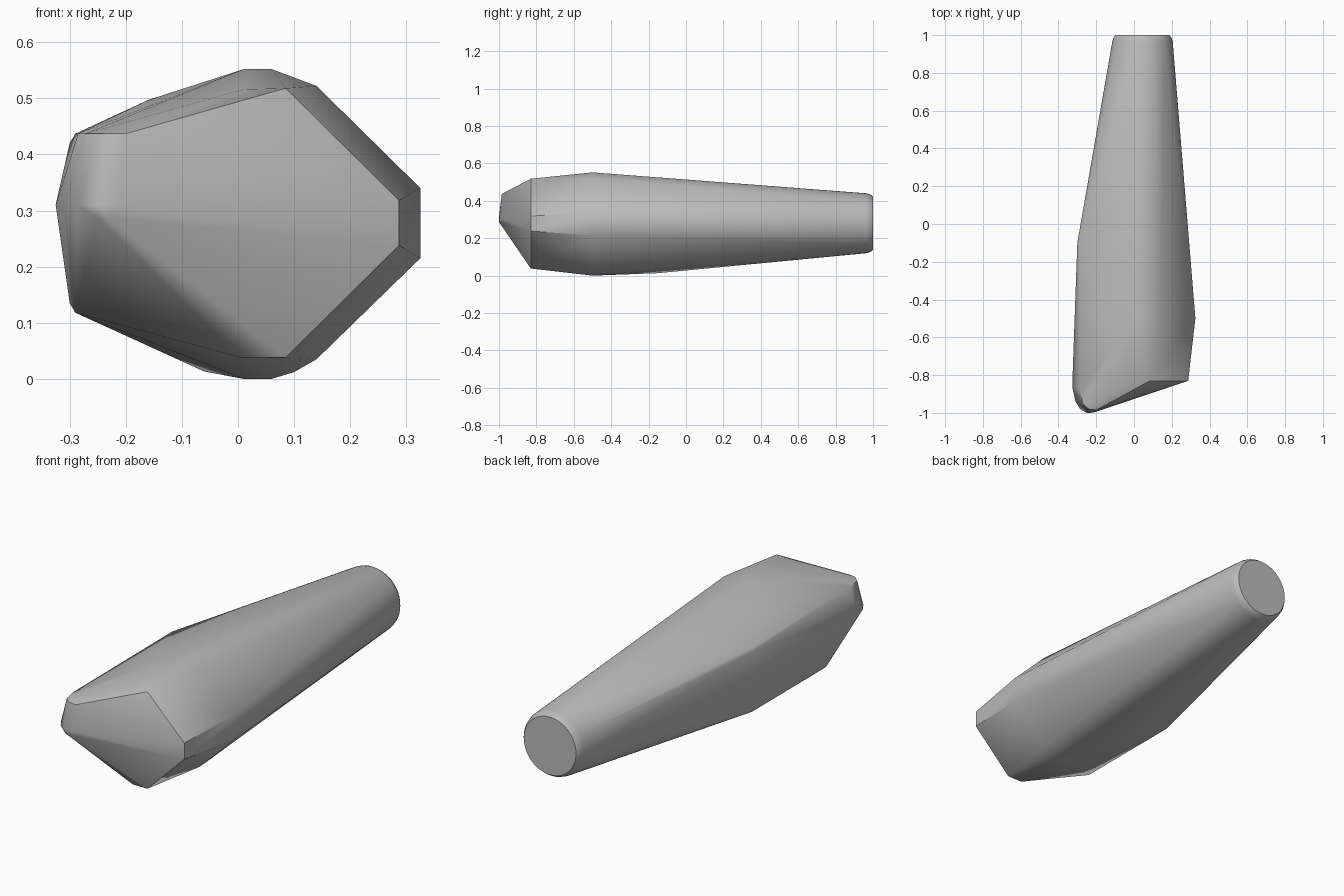
import bpy
import bmesh
import math

default_cube = bpy.data.objects.get("Cube")
if default_cube:
    bpy.data.objects.remove(default_cube, do_unlink=True)


def flat_material(name, colour):
    material = bpy.data.materials.new(name)
    material.use_nodes = True
    material.diffuse_color = colour
    shader = material.node_tree.nodes["Principled BSDF"]
    shader.inputs["Base Color"].default_value = colour
    return material


def circle(y, radius, sides=48):
    """Round section at the tapered rear end."""
    step = math.tau / sides
    return [(0.045 + radius * math.cos(i * step), y, 0.28 + radius * math.sin(i * step))
            for i in range(sides)]


def section(y, outline):
    """Section across the body at one y position."""
    return [(x, y, z) for x, z in outline]


def level(z, outline):
    """Horizontal contour at one height."""
    return [(x, y, z) for x, y in outline]


points = []

# Rounded rear end with a small bevelled rim
points += circle(1.0, 0.143)
points += circle(0.985, 0.154)
points += circle(0.965, 0.16)

# Widest section of the body
points += section(-0.5, [(0.01, 0.552), (0.06, 0.552), (0.14, 0.522),
                         (0.325, 0.34), (0.325, 0.215), (0.14, 0.035),
                         (0.1, 0.012), (0.06, 0), (0.01, 0)])

# Front shoulder, where the body is cut back towards the nose
points += section(-0.83, [(0.085, 0.518), (0.01, 0.516), (0.287, 0.318),
                          (0.287, 0.238), (0.085, 0.038), (0.005, 0.038)])

# Gentle swell on the upper and lower flanks
points += [(-0.16, -0.45, 0.497), (-0.06, -0.15, 0.013)]

# Flat flank on the narrow side
points += section(-0.1, [(-0.29, 0.437), (-0.3, 0.42), (-0.3, 0.135), (-0.29, 0.118)])
points += section(-0.68, [(-0.3, 0.135), (-0.29, 0.118)])

# Rounded upright nose
points += level(0.437, [(-0.2, -0.985), (-0.24, -0.98), (-0.272, -0.95), (-0.285, -0.88)])
points += level(0.31, [(-0.21, -0.997), (-0.25, -1), (-0.285, -0.98),
                       (-0.31, -0.94), (-0.325, -0.87), (-0.325, -0.8)])
points += level(0.287, [(-0.23, -1), (-0.25, -0.995)])

# Skin all the sections with one convex surface
bm = bmesh.new()
for point in points:
    bm.verts.new(point)
hull = bmesh.ops.convex_hull(bm, input=bm.verts[:])
unused = {item for key in ("geom_interior", "geom_unused") for item in hull[key]
          if isinstance(item, bmesh.types.BMVert)}
bmesh.ops.delete(bm, geom=list(unused), context="VERTS")
bmesh.ops.dissolve_limit(bm, angle_limit=math.radians(0.5),
                         verts=bm.verts[:], edges=bm.edges[:])
bmesh.ops.recalc_face_normals(bm, faces=bm.faces[:])
mesh = bpy.data.meshes.new("tapered_body")
bm.to_mesh(mesh)
bm.free()

body = bpy.data.objects.new("tapered_body", mesh)
bpy.context.collection.objects.link(body)
mesh.materials.append(flat_material("plain grey", (0.5, 0.5, 0.5, 1)))

# Smooth the round areas and keep the hard edges crisp
bpy.ops.object.select_all(action="DESELECT")
body.select_set(True)
bpy.context.view_layer.objects.active = body
bpy.ops.object.shade_smooth_by_angle(angle=math.radians(38))
